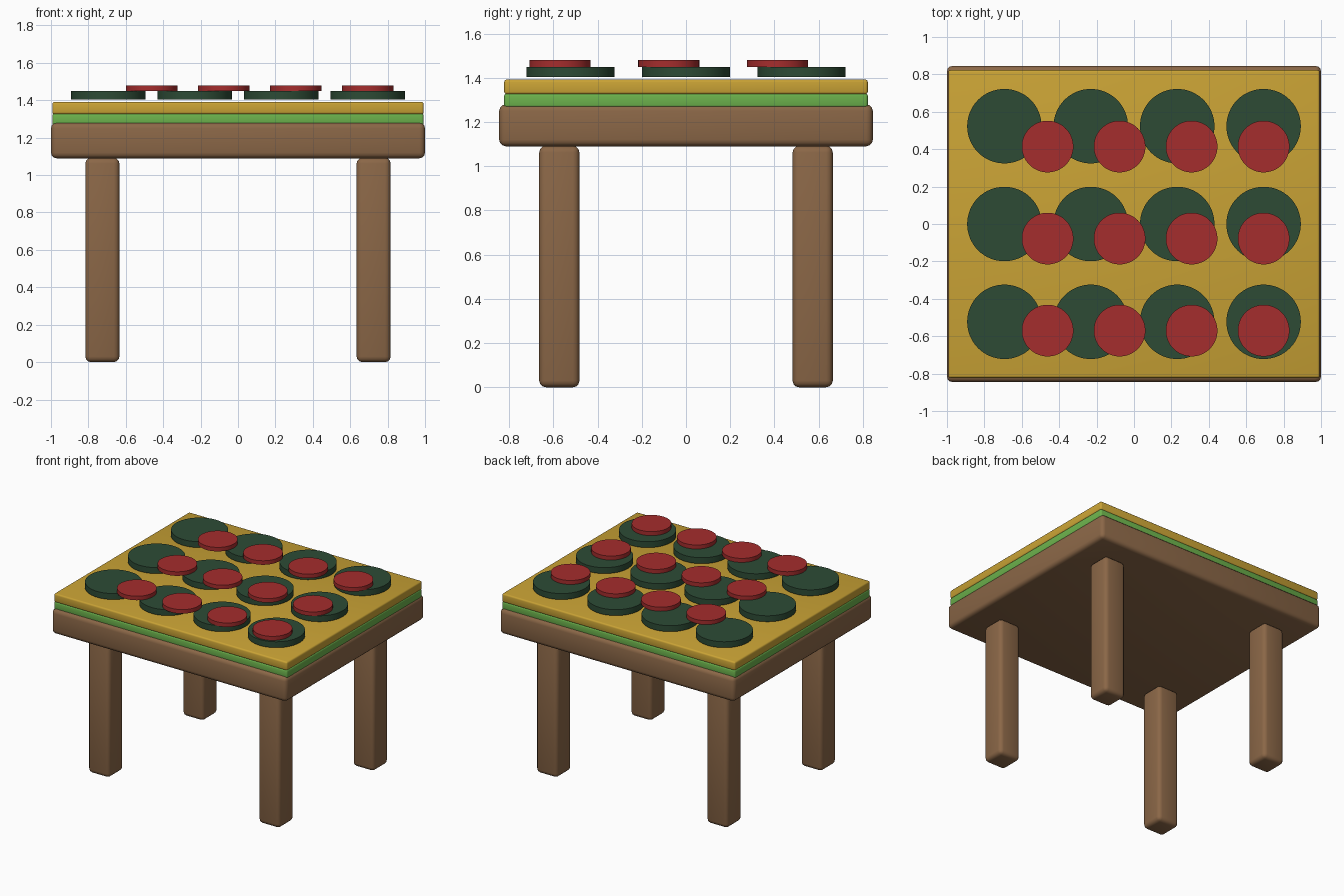
import bpy, math

if "Cube" in bpy.data.objects:
    bpy.data.objects.remove(bpy.data.objects["Cube"])


def material(name, rgb):
    # sRGB 0-255 to linear
    lin = [(c / 255 / 12.92) if c < 11 else ((c / 255 + 0.055) / 1.055) ** 2.4 for c in rgb]
    m = bpy.data.materials.new(name)
    m.diffuse_color = (*lin, 1)
    m.use_nodes = True
    m.node_tree.nodes["Principled BSDF"].inputs["Base Color"].default_value = m.diffuse_color
    return m


wood = material("brown wood", (139, 103, 71))
yellow = material("mustard yellow", (202, 163, 53))
green = material("leaf green", (108, 178, 76))
dark = material("dark green", (45, 75, 53))
red = material("tomato red", (165, 45, 45))


def finish(ob, name, mat):
    ob.name = name
    ob.data.materials.append(mat)
    bpy.ops.object.shade_smooth_by_angle(angle=math.radians(32))


def rounded_box(name, mat, x, y, z0, z1, sx, sy, bevel):
    bpy.ops.mesh.primitive_cube_add(size=1, location=(x, y, (z0 + z1) / 2))
    ob = bpy.context.object
    ob.scale = (sx, sy, z1 - z0)
    bpy.ops.object.transform_apply(location=False, rotation=False, scale=True)
    mod = ob.modifiers.new("bevel", 'BEVEL')
    mod.width = bevel
    mod.segments = 3
    bpy.ops.object.modifier_apply(modifier=mod.name)
    finish(ob, name, mat)


def disc(name, mat, x, y, z0, z1, r):
    bpy.ops.mesh.primitive_cylinder_add(vertices=64, radius=r, depth=z1 - z0,
                                        location=(x, y, (z0 + z1) / 2))
    finish(bpy.context.object, name, mat)


# Legs
for side, x in (("left", -0.725), ("right", 0.725)):
    for end, y in (("front", -0.573), ("back", 0.573)):
        rounded_box(f"{end}_{side}_leg", wood, x, y, 0, 1.092, 0.182, 0.182, 0.03)

# Table slab and the two layers on it
rounded_box("table_slab", wood, 0, 0, 1.09, 1.28, 2.0, 1.69, 0.03)
rounded_box("green_layer", green, 0, 0, 1.265, 1.33, 1.985, 1.645, 0.012)
rounded_box("yellow_layer", yellow, 0, 0, 1.325, 1.392, 1.985, 1.645, 0.012)

# Large dark discs, 4 x 3 grid
for i in range(4):
    for j in range(3):
        disc(f"dark_disc_{i}_{j}", dark, -0.693 + 0.462 * i, 0.523 * (j - 1), 1.403, 1.449, 0.199)

# Small red discs, offset 4 x 3 grid
for i in range(4):
    for j in range(3):
        disc(f"red_disc_{i}_{j}", red, -0.462 + 0.385 * i, -0.57 + 0.492 * j, 1.449, 1.48, 0.138)
